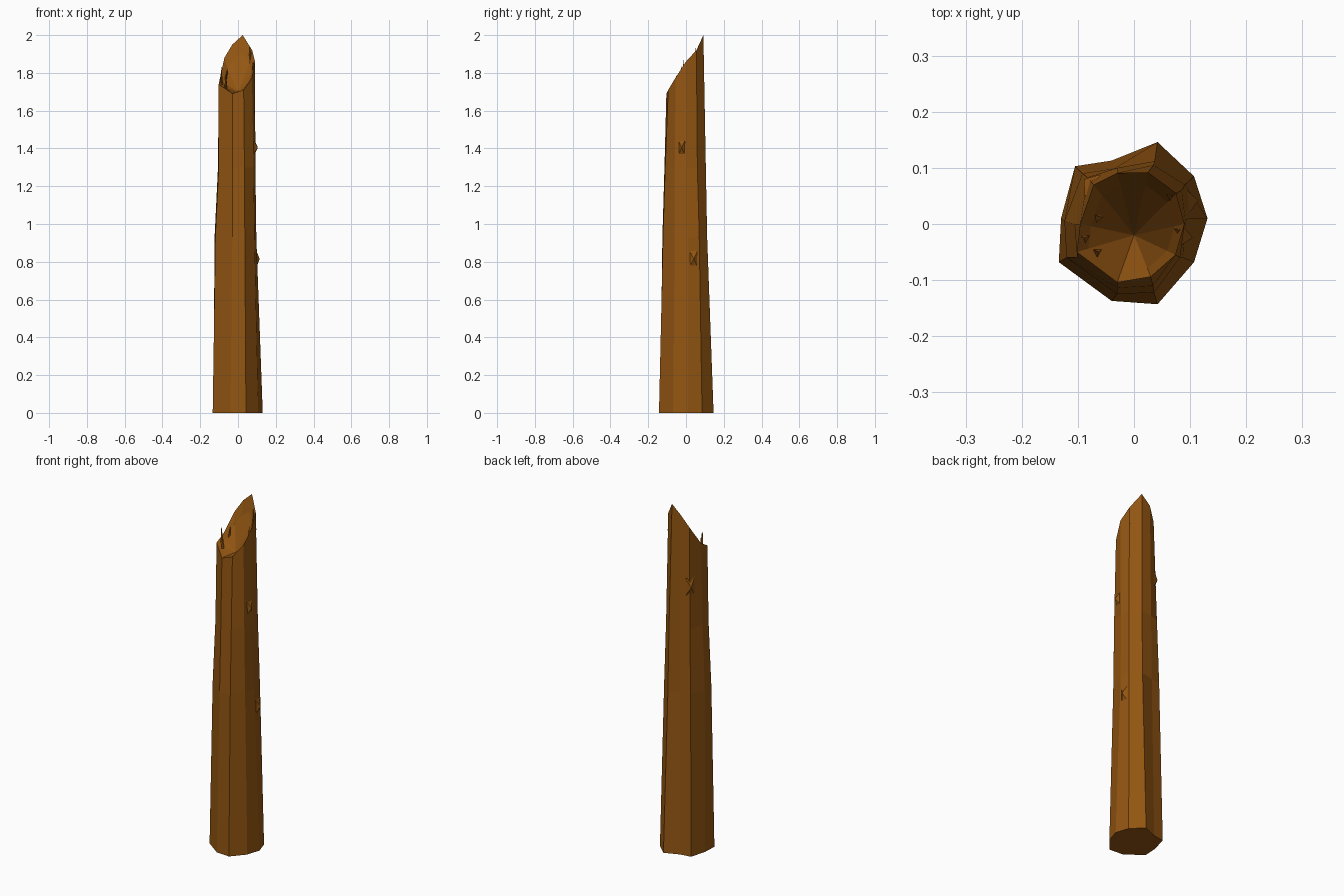
import bpy, bmesh, math
from mathutils import Vector

if "Cube" in bpy.data.objects:
    bpy.data.objects.remove(bpy.data.objects["Cube"])

wood = bpy.data.materials.new("brown wood")
wood.diffuse_color = (0.29, 0.092, 0.006, 1)
wood.use_nodes = True
wood.node_tree.nodes["Principled BSDF"].inputs["Base Color"].default_value = wood.diffuse_color


def finish(bm, name):
    bmesh.ops.recalc_face_normals(bm, faces=bm.faces)
    me = bpy.data.meshes.new(name)
    bm.to_mesh(me)
    bm.free()
    me.materials.append(wood)
    ob = bpy.data.objects.new(name, me)
    bpy.context.collection.objects.link(ob)
    return ob


# Cross-sections of the trunk, anticlockwise from the right side
base = [(.131, .01), (.107, .085), (.042, .146), (-.04, .113), (-.105, .103),
        (-.13, .01), (-.134, -.068), (-.04, -.137), (.042, -.143), (.107, -.068)]
middle = [(.097, .01), (.091, .07), (.037, .112), (-.035, .099), (-.092, .09),
          (-.124, .005), (-.12, -.06), (-.03, -.125), (.036, -.122), (.087, -.06)]
upper = [(.092, .005), (.085, .06), (.035, .105), (-.03, .1), (-.083, .083),
         (-.106, 0), (-.102, -.06), (-.03, -.114), (.034, -.11), (.082, -.06)]
# Broken rim: slanting from the low front to the high back
rim = [(.09, 0, 1.86), (.075, .055, 1.92), (.025, .092, 2.0), (-.03, .091, 1.95),
       (-.072, .07, 1.88), (-.096, 0, 1.77), (-.102, -.05, 1.74),
       (-.03, -.104, 1.69), (.03, -.094, 1.71), (.074, -.055, 1.775)]

hollow = Vector((0, -.02, 1.70))
inner = []
for p in rim:
    d = Vector(p) - hollow
    inner.append(hollow + Vector((d.x * .8, d.y * .8, d.z * .68)))

# Trunk with hollow broken top
bm = bmesh.new()
levels = [[(x, y, z) for x, y in ring] for ring, z in ((base, 0), (middle, .93), (upper, 1.3))]
levels += [rim, inner]
rings = [[bm.verts.new(p) for p in lv] for lv in levels]
n = len(base)
for a, b in zip(rings, rings[1:]):
    for i in range(n):
        j = (i + 1) % n
        bm.faces.new((a[i], a[j], b[j], b[i]))
bm.faces.new(rings[0][::-1])
c = bm.verts.new(hollow)
for i in range(n):
    bm.faces.new((rings[-1][i], rings[-1][(i + 1) % n], c))
finish(bm, "broken_trunk")


# Low pyramid knots on the bark
def knot(name, centre, angle, width, height, out):
    bm = bmesh.new()
    o = Vector(centre)
    n_dir = Vector((math.cos(angle), math.sin(angle), 0))
    side = Vector((-n_dir.y, n_dir.x, 0))
    quad = [bm.verts.new(o - n_dir * .012 + side * sx * width / 2 + Vector((0, 0, sz * height / 2)))
            for sx, sz in ((-1, -1), (1, -1), (1, 1), (-1, 1))]
    tip = bm.verts.new(o + n_dir * out)
    for i in range(4):
        bm.faces.new((quad[i], quad[(i + 1) % 4], tip))
    bm.faces.new(quad[::-1])
    finish(bm, name)


knot("upper_knot", (.089, -.022, 1.405), math.radians(-8), .05, .11, .016)
knot("lower_knot", (.098, .04, .815), math.radians(5), .065, .13, .017)
knot("back_knot", (-.083, .075, 1.54), math.radians(145), .05, .10, .008)


# Thin upright splinters along the break
def splinter(name, x, y, z0, z1, r, lean):
    bm = bmesh.new()
    foot = [bm.verts.new((x + r * math.cos(a), y + r * math.sin(a), z0))
            for a in (.5, .5 + math.tau / 3, .5 + 2 * math.tau / 3)]
    tip = bm.verts.new((x + lean, y, z1))
    for i in range(3):
        bm.faces.new((foot[i], foot[(i + 1) % 3], tip))
    bm.faces.new(foot[::-1])
    finish(bm, name)


for i, s in enumerate([(-.085, -.025, 1.66, 1.835, .016, -.004),
                       (-.068, -.05, 1.66, 1.80, .016, .006),
                       (-.075, .012, 1.70, 1.83, .016, .02),
                       (.074, -.012, 1.74, 1.87, .014, .006),
                       (.066, .05, 1.82, 1.94, .014, -.004)]):
    splinter("splinter_%d" % (i + 1), *s)
